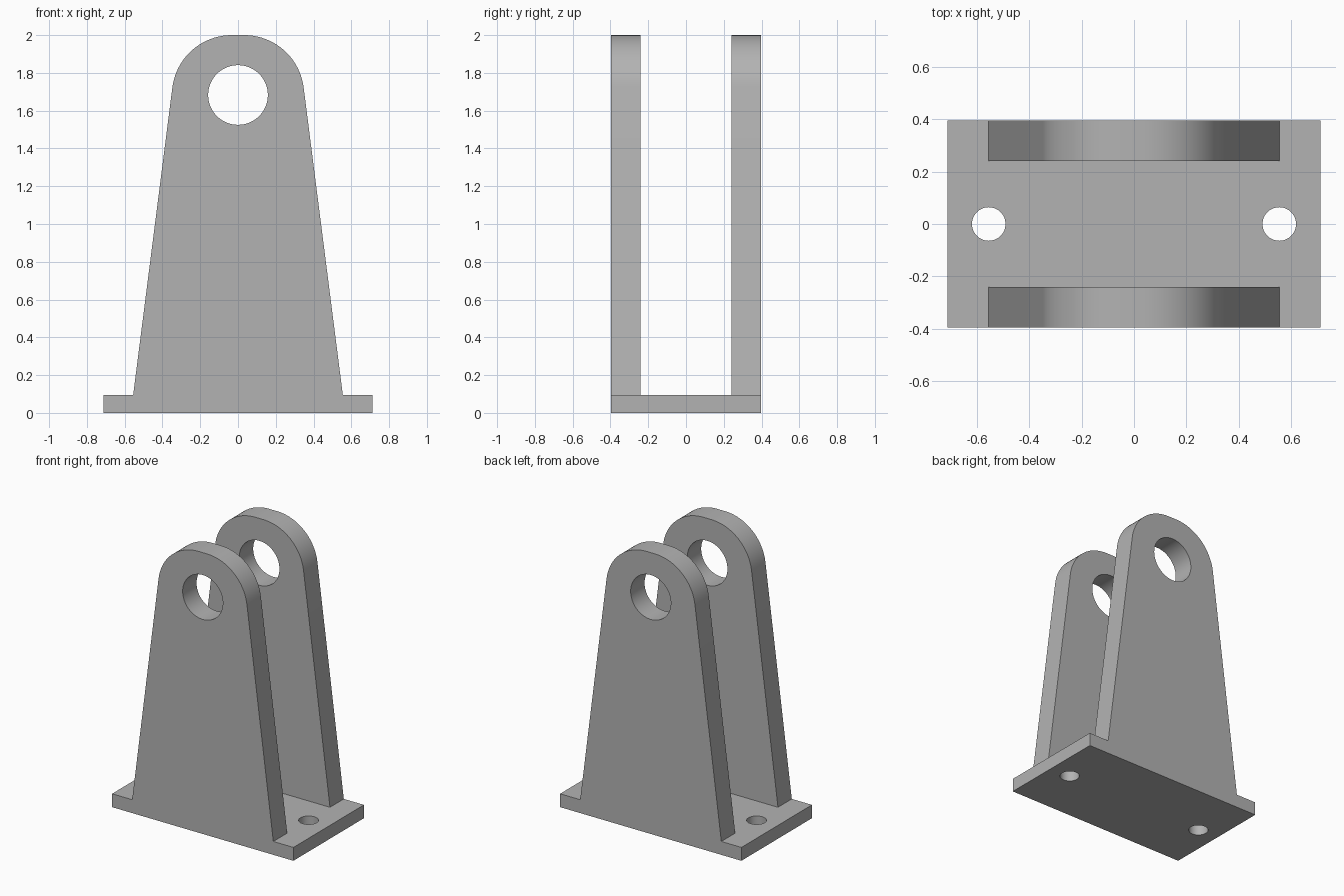
import bpy, bmesh, math
from mathutils import Matrix, Vector

HALF_X, HALF_Y, BASE_H, TOP = 0.713, 0.396, 0.095, 2.0
INNER_Y, FOOT_X = 0.24, 0.555
RADIUS, HOLE_Z = 0.317, 1.683
PIN_R, BOLT_R = 0.158, 0.064

cube = bpy.data.objects.get("Cube")
if cube:
    bpy.data.objects.remove(cube, do_unlink=True)

grey = bpy.data.materials.new("plain grey")
grey.use_nodes = True
colour = (0.45, 0.45, 0.45, 1)
grey.diffuse_color = colour
grey.node_tree.nodes["Principled BSDF"].inputs["Base Color"].default_value = colour


def add_object(name, bm):
    bmesh.ops.recalc_face_normals(bm, faces=bm.faces[:])
    mesh = bpy.data.meshes.new(name)
    bm.to_mesh(mesh)
    bm.free()
    mesh.materials.append(grey)
    obj = bpy.data.objects.new(name, mesh)
    bpy.context.collection.objects.link(obj)
    return obj


def box(name, size, centre):
    bm = bmesh.new()
    bmesh.ops.create_cube(bm, size=1, matrix=Matrix.Translation(centre) @ Matrix.Diagonal((*size, 1)))
    return add_object(name, bm)


def cylinder(name, radius, length, centre, axis):
    bm = bmesh.new()
    turn = Matrix.Rotation(math.pi / 2, 4, "X") if axis == "Y" else Matrix.Identity(4)
    bmesh.ops.create_cone(bm, cap_ends=True, segments=64, radius1=radius, radius2=radius,
                          depth=length, matrix=Matrix.Translation(centre) @ turn)
    return add_object(name, bm)


def side_plate(name, y0, y1):
    """Tapered lug with rounded upper corners and a short flat top."""
    lean = math.radians(7.2)
    arc_x = 0.033
    half = [(FOOT_X + 0.005, BASE_H - 0.04), (FOOT_X, BASE_H)]
    steps = 20
    for i in range(steps + 1):
        a = lean + (math.pi / 2 - lean) * i / steps
        half.append((arc_x + RADIUS * math.cos(a), HOLE_Z + RADIUS * math.sin(a)))
    outline = half + [(-x, z) for x, z in reversed(half)]
    bm = bmesh.new()
    face = bm.faces.new([bm.verts.new((x, y0, z)) for x, z in outline])
    new = bmesh.ops.extrude_face_region(bm, geom=[face])["geom"]
    bmesh.ops.translate(bm, vec=Vector((0, y1 - y0, 0)),
                        verts=[v for v in new if isinstance(v, bmesh.types.BMVert)])
    return add_object(name, bm)


def combine(target, other, operation):
    mod = target.modifiers.new(operation.lower(), "BOOLEAN")
    mod.operation, mod.solver, mod.object = operation, "EXACT", other
    bpy.context.view_layer.objects.active = target
    bpy.ops.object.modifier_apply(modifier=mod.name)
    bpy.data.objects.remove(other, do_unlink=True)


# Base plate with two upright lugs fused to it
bracket = box("clevis_bracket", (2 * HALF_X, 2 * HALF_Y, BASE_H), (0, 0, BASE_H / 2))
combine(bracket, side_plate("front_lug", -HALF_Y, -INNER_Y), "UNION")
combine(bracket, side_plate("back_lug", INNER_Y, HALF_Y), "UNION")

# Pin hole through both lugs, bolt holes through the base
combine(bracket, cylinder("pin_cutter", PIN_R, 2, (0, 0, HOLE_Z), "Y"), "DIFFERENCE")
for side in (-1, 1):
    combine(bracket, cylinder("bolt_cutter", BOLT_R, 1, (side * FOOT_X, 0, 0), "Z"), "DIFFERENCE")

# Smooth curved walls, crisp edges
bpy.ops.object.select_all(action="DESELECT")
bracket.select_set(True)
bpy.context.view_layer.objects.active = bracket
bpy.ops.object.shade_smooth_by_angle(angle=math.radians(30))
